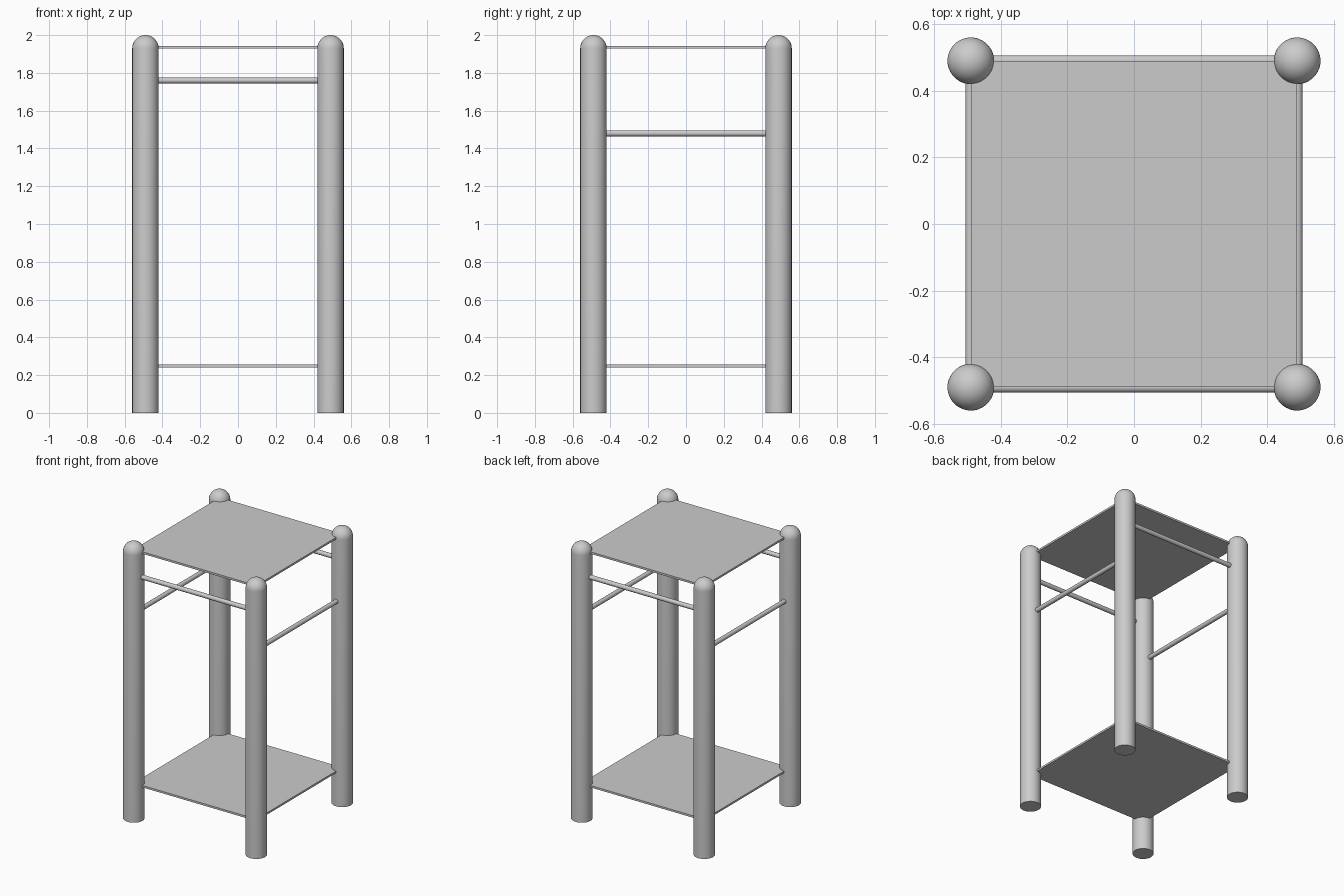
import bpy, math

if "Cube" in bpy.data.objects:
    bpy.data.objects.remove(bpy.data.objects["Cube"])

P, R = 0.49, 0.07          # post centre offset, post radius
DOME_Z = 1.93              # where the rounded cap begins


def finish(ob, name):
    ob.name = name
    ob.data.name = name
    bpy.context.view_layer.objects.active = ob
    bpy.ops.object.shade_smooth_by_angle(angle=math.radians(35))


def post(name, x, y, sides=48, rings=12):
    # round post with hemispherical top, lathed from a profile
    prof = [(R, 0.0)] + [(R * math.cos(a), DOME_Z + R * math.sin(a))
                         for a in (i / rings * math.pi / 2 for i in range(rings))]
    verts = [(r * math.cos(2 * math.pi * s / sides), r * math.sin(2 * math.pi * s / sides), z)
             for r, z in prof for s in range(sides)]
    faces = [tuple(range(sides))[::-1]]
    for k in range(len(prof) - 1):
        for s in range(sides):
            t = (s + 1) % sides
            faces.append((k * sides + s, k * sides + t, (k + 1) * sides + t, (k + 1) * sides + s))
    last = (len(prof) - 1) * sides
    verts.append((0, 0, DOME_Z + R))
    faces += [(last + s, last + (s + 1) % sides, len(verts) - 1) for s in range(sides)]
    me = bpy.data.meshes.new(name)
    me.from_pydata(verts, [], faces)
    ob = bpy.data.objects.new(name, me)
    bpy.context.collection.objects.link(ob)
    ob.location = (x, y, 0)
    ob.select_set(True)
    finish(ob, name)
    ob.select_set(False)


def rail(name, loc, rot):
    bpy.ops.mesh.primitive_cylinder_add(vertices=24, radius=0.016, depth=2 * P,
                                        location=loc, rotation=rot)
    finish(bpy.context.object, name)
    bpy.context.object.select_set(False)


def shelf(name, z):
    bpy.ops.mesh.primitive_cube_add(size=1, location=(0, 0, z))
    ob = bpy.context.object
    ob.scale = (2 * P, 2 * P, 0.014)
    ob.name = name
    ob.select_set(False)


# corner posts
for sx, side in ((-1, "left"), (1, "right")):
    for sy, end in ((-1, "front"), (1, "back")):
        post(f"{end}_{side}_post", sx * P, sy * P)

# high rails front and back, lower rails left and right
for s, end, side in ((-1, "front", "left"), (1, "back", "right")):
    rail(f"{end}_rail", (0, s * P, 1.76), (0, math.pi / 2, 0))
    rail(f"{side}_rail", (s * P, 0, 1.48), (math.pi / 2, 0, 0))

# top and bottom panels
shelf("top_panel", 1.936)
shelf("bottom_shelf", 0.248)
